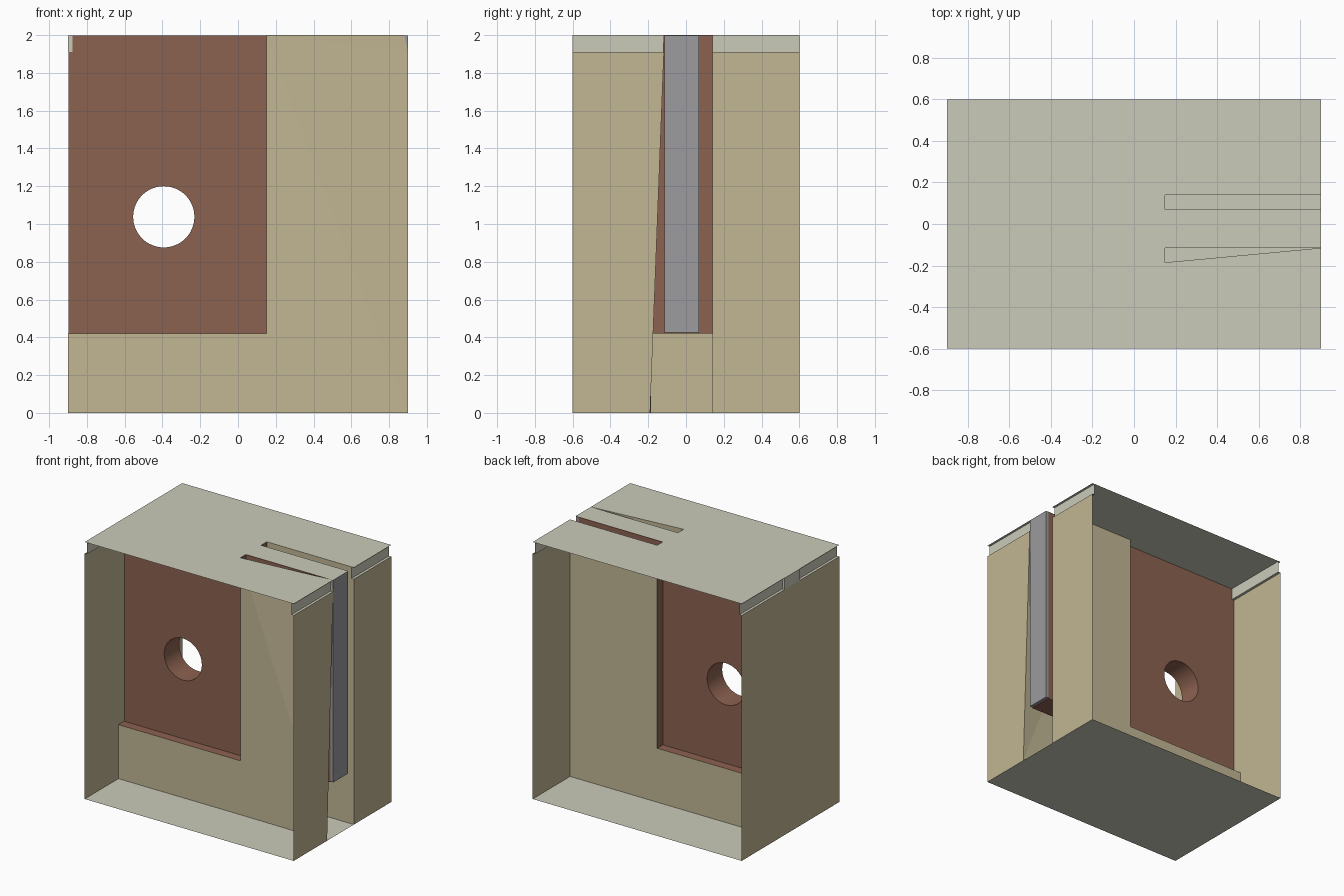
import bpy
import math

cube = bpy.data.objects.get("Cube")
if cube:
    bpy.data.objects.remove(cube, do_unlink=True)


def material(name, srgb):
    col = [((c + 0.055) / 1.055) ** 2.4 for c in srgb] + [1]
    m = bpy.data.materials.new(name)
    m.use_nodes = True
    m.diffuse_color = col
    m.node_tree.nodes["Principled BSDF"].inputs["Base Color"].default_value = col
    return m


tan = material("tan board", (0.76, 0.715, 0.58))
pale = material("pale board", (0.795, 0.795, 0.73))
brown = material("brown panel", (0.55, 0.385, 0.315))
grey = material("grey edge", (0.61, 0.61, 0.62))


def sheets(name, mat, polygons):
    """Thin sheets: each polygon is a list of corner points."""
    verts, faces = [], []
    for poly in polygons:
        faces.append(range(len(verts), len(verts) + len(poly)))
        verts += poly
    me = bpy.data.meshes.new(name)
    me.from_pydata(verts, [], [list(f) for f in faces])
    me.materials.append(mat)
    ob = bpy.data.objects.new(name, me)
    bpy.context.collection.objects.link(ob)
    return ob


def box(name, mat, lo, hi):
    bpy.ops.mesh.primitive_cube_add(size=1, location=[(a + b) / 2 for a, b in zip(lo, hi)])
    ob = bpy.context.object
    ob.name = name
    ob.scale = [b - a for a, b in zip(lo, hi)]
    bpy.ops.object.transform_apply(location=False, rotation=False, scale=True)
    ob.data.materials.append(mat)
    return ob


W, D, H = 0.9, 0.6, 2.0             # half width, half depth, height
RIM, WEB = 1.91, 0.88               # side channel floor and back wall
FRONT, BACK = -0.185, 0.14          # faces of the hollow centre wall
S0, S1 = -0.115, 0.07               # faces of the brown slab
JAMB, SILL = 0.15, 0.42             # edges of the brown opening
TIP = S0 - 0.002                    # where the front wall meets the slab

# Top with a straight slot and a tapering slot, and plain bottom
top = [(-W, -D), (W, -D), (W, TIP), (WEB, TIP), (JAMB, FRONT), (JAMB, S0), (W, S0),
       (W, S1), (JAMB, S1), (JAMB, BACK), (W, BACK), (W, D), (-W, D)]
sheets("top_board", pale, [[(x, y, H) for x, y in top]])
sheets("bottom_board", pale, [[(-W, D, 0), (W, D, 0), (W, -D, 0), (-W, -D, 0)]])

# Side boards; the slotted side is split by the gap
sheets("closed_side", tan, [[(-W, D, 0), (-W, -D, 0), (-W, -D, RIM), (-W, D, RIM)]])
sheets("slotted_side", tan, [
    [(W, -D, 0), (W, -0.19, 0), (W, TIP, RIM), (W, -D, RIM)],
    [(W, BACK, 0), (W, D, 0), (W, D, RIM), (W, BACK, RIM)]])

# Recessed channels under the top edges
for name, s, spans in (("closed_side_channel", -1, [(-D, D)]),
                       ("slotted_side_channel", 1, [(-D, TIP), (BACK, D)])):
    polys = []
    for a, b in spans:
        polys.append([(s * WEB, a, RIM), (s * WEB, b, RIM), (s * WEB, b, H), (s * WEB, a, H)][::s])
        polys.append([(s * WEB, a, RIM), (s * W, a, RIM), (s * W, b, RIM), (s * WEB, b, RIM)][::s])
    sheets(name, pale, polys)

# Centre wall: twisted front skin and flat back skin
E, A = (JAMB, FRONT, H), (JAMB, FRONT, 0)
B, C, T = (W, -0.19, 0), (W, TIP, RIM), (WEB, TIP, H)
sheets("front_skin", tan, [
    [(-W, FRONT, 0), A, (JAMB, FRONT, SILL), (-W, FRONT, SILL)],
    [E, A, B], [E, B, C], [E, C, T]])
outline = [(-W, 0), (-W, SILL), (JAMB, SILL), (JAMB, H), (WEB, H), (WEB, RIM), (W, RIM), (W, 0)]
sheets("back_skin", tan, [[(x, BACK, z) for x, z in outline]])

# Brown returns around the opening, joining the skins to the slab
returns = []
for a, b in ((FRONT, S0), (S1, BACK)):
    returns.append([(-W, a, SILL), (JAMB, a, SILL), (JAMB, b, SILL), (-W, b, SILL)])
    returns.append([(JAMB, a, SILL), (JAMB, a, H), (JAMB, b, H), (JAMB, b, SILL)])
sheets("opening_returns", brown, returns)

# Brown slab with a round hole
slab = box("brown_slab", brown, (-W + 0.002, S0, SILL), (WEB - 0.005, S1, H - 0.002))
bpy.ops.mesh.primitive_cylinder_add(vertices=64, radius=0.162, depth=1,
                                    location=(-0.393, 0, 1.038), rotation=(math.pi / 2, 0, 0))
cutter = bpy.context.object
cutter.name = "hole_cutter"
cutter.data.materials.append(brown)
mod = slab.modifiers.new("hole", "BOOLEAN")
mod.operation = "DIFFERENCE"
mod.solver = "EXACT"
mod.object = cutter
bpy.context.view_layer.objects.active = slab
bpy.ops.object.modifier_apply(modifier=mod.name)
bpy.data.objects.remove(cutter, do_unlink=True)
bpy.ops.object.select_all(action="DESELECT")
slab.select_set(True)
bpy.ops.object.shade_smooth_by_angle(angle=math.radians(30))

# Slab ends: grey edge strip in the slot, pale block in the closed channel
box("edge_strip", grey, (WEB - 0.005, S0, SILL + 0.005), (W, S1, H - 0.001))
box("channel_block", pale, (-W, S0 - 0.002, RIM), (-WEB + 0.003, S1 + 0.002, H - 0.001))
